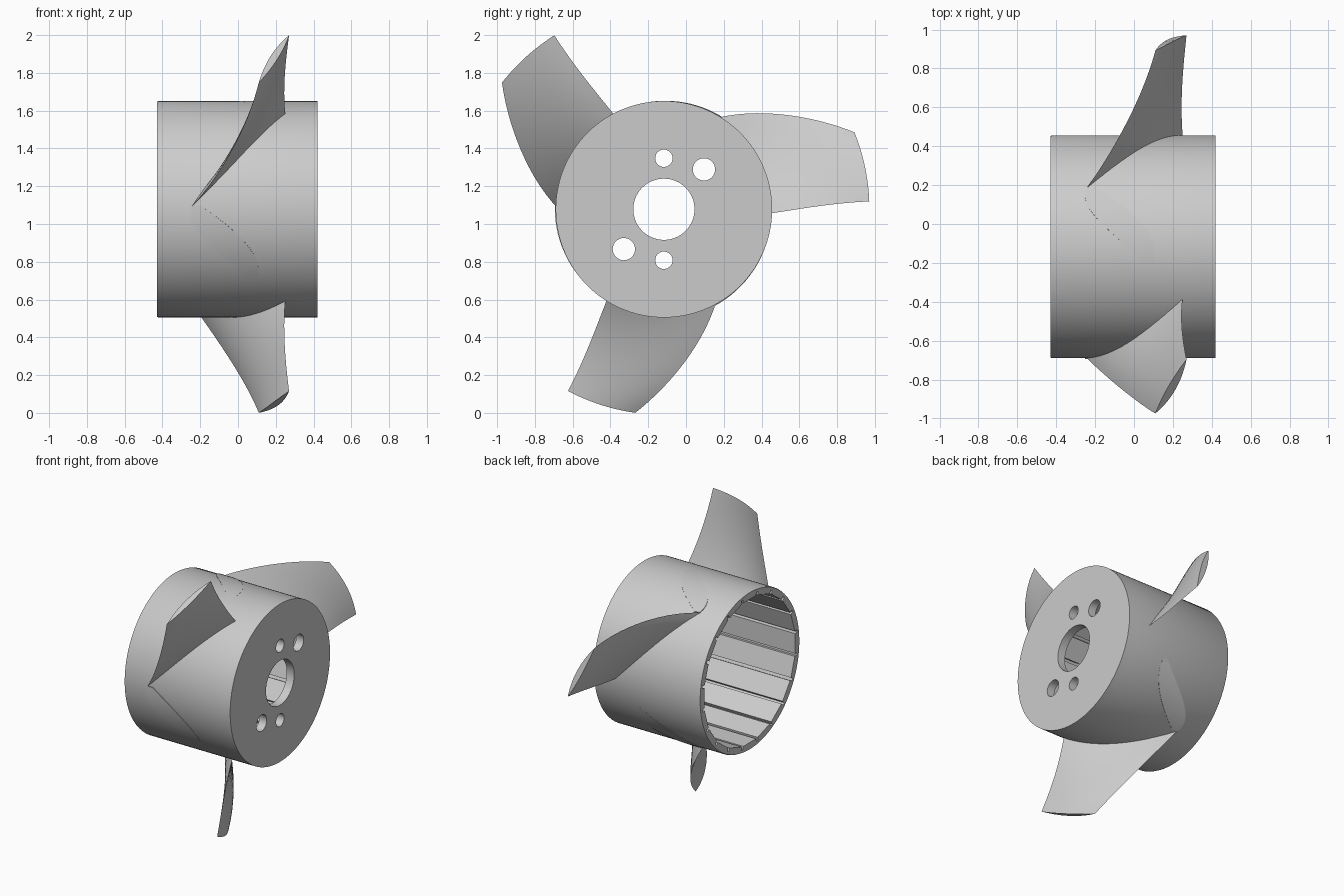
import bpy, bmesh, math
from mathutils import Matrix

if "Cube" in bpy.data.objects:
    bpy.data.objects.remove(bpy.data.objects["Cube"])

CY, CZ = -0.117, 1.078          # rotor axis (runs along x)
R = 0.573                       # hub radius
X0, X1, PLATE = -0.43, 0.42, 0.06


def polar(x, r, deg):
    a = math.radians(deg)
    return (x, r * math.cos(a), r * math.sin(a))


def finish(bm, name, angle=30):
    bmesh.ops.remove_doubles(bm, verts=bm.verts, dist=1e-5)
    bmesh.ops.recalc_face_normals(bm, faces=bm.faces)
    me = bpy.data.meshes.new(name)
    bm.to_mesh(me)
    bm.free()
    ob = bpy.data.objects.new(name, me)
    ob.location = (0, CY, CZ)
    bpy.context.collection.objects.link(ob)
    smooth(ob, angle)
    return ob


def smooth(ob, angle=30):
    bpy.ops.object.select_all(action='DESELECT')
    ob.select_set(True)
    bpy.context.view_layer.objects.active = ob
    bpy.ops.object.shade_smooth_by_angle(angle=math.radians(angle))


def copies(ob):
    # repeat a part three times around the axis
    for k in (1, 2):
        c = ob.copy()
        c.rotation_euler.x = k * math.tau / 3
        bpy.context.collection.objects.link(c)


def lagrange(xs, ys, x):
    return sum(y * math.prod((x - b) / (a - b) for b in xs if b != a)
               for a, y in zip(xs, ys))


# Hub shell: smooth outside, 20 flat panels separated by grooves inside
N = 20
outer, inner = [], []
for i in range(N):
    for k in range(6):
        outer.append((R, 18 * i - 9 + 3 * k))
    for off, r in ((-9, .55), (-8, .55), (-7.95, .525),
                   (0, .525 * math.cos(math.radians(7.95))), (7.95, .525), (8, .55)):
        inner.append((r, 18 * i + off))
bm = bmesh.new()
rings = [[bm.verts.new(polar(x, r, a)) for r, a in loop]
         for x, loop in ((X1 - PLATE, outer), (X0 + .008, outer),
                         (X0, [(R - .004, a) for _, a in outer]),
                         (X0, inner), (X1 - PLATE, inner))]
for A, B in zip(rings, rings[1:]):
    for i in range(len(A)):
        j = (i + 1) % len(A)
        bm.faces.new((A[i], A[j], B[j], B[i]))
finish(bm, "hub_shell")

# End plate: filled profile with a bore and four mounting holes
cu = bpy.data.curves.new("plate_profile", 'CURVE')
cu.dimensions, cu.fill_mode, cu.extrude = '2D', 'BOTH', PLATE / 2
for y, z, r, n in ((0, 0, R, 120), (0, 0, .162, 64), (0, .27, .046, 32), (0, -.27, .046, 32),
                   (.212, .211, .059, 32), (-.212, -.211, .059, 32)):
    s = cu.splines.new('POLY')
    s.points.add(n - 1)
    s.use_cyclic_u = True
    for i, p in enumerate(s.points):
        a = math.tau * i / n
        p.co = (y + r * math.cos(a), z + r * math.sin(a), 0, 1)
profile = bpy.data.objects.new("plate_profile", cu)
bpy.context.collection.objects.link(profile)
bpy.context.view_layer.update()
me = bpy.data.meshes.new_from_object(profile.evaluated_get(bpy.context.evaluated_depsgraph_get()))
bpy.data.objects.remove(profile)
me.transform(Matrix(((0, 0, 1, X1 - PLATE / 2), (1, 0, 0, 0), (0, 1, 0, 0), (0, 0, 0, 1))))
plate = bpy.data.objects.new("end_plate", me)
plate.location = (0, CY, CZ)
bpy.context.collection.objects.link(plate)
smooth(plate)

# Blades: twisted lens section lofted along the radius
RS = (.577, .683, .867, 1.088)
LEAD_A, LEAD_X = (58, 48, 34.4, 22), (-.24, -.14, 0, .11)
TRAIL_A, TRAIL_X = (-2, -.3, 1.5, 2.2), (.25, .245, .25, .27)
NU, NV = 14, 14
bm = bmesh.new()
rows = []
for v in range(NV + 1):
    r = .555 + (1.088 - .555) * v / NV
    a0, x0, a1, x1 = (lagrange(RS, t, r) for t in (LEAD_A, LEAD_X, TRAIL_A, TRAIL_X))
    arc, dx = math.radians(a1 - a0) * r, x1 - x0
    ln = math.hypot(arc, dx)
    row = []
    for i in range(2 * NU):
        u = i / NU if i <= NU else 2 - i / NU
        t = (.024 if i <= NU else -.018) * 4 * u * (1 - u)
        x = x0 + dx * u - t * arc / ln
        a = a0 + (a1 - a0) * u + math.degrees(t * dx / ln / r)
        row.append(bm.verts.new(polar(x, r, a)))
    rows.append(row)
for A, B in zip(rows, rows[1:]):
    for i in range(2 * NU):
        j = (i + 1) % (2 * NU)
        bm.faces.new((A[i], A[j], B[j], B[i]))
bm.faces.new(rows[0])
bm.faces.new(rows[-1])
copies(finish(bm, "blade"))

# Thin raised root pads on the hub beside each blade's leading edge
bm = bmesh.new()
K = (58, 70, 86, 100)
prev = None
for i in range(15):
    a = 58 + 3 * i
    lo = lagrange(K, (-.24, -.23, -.08, .06), a)
    hi = lagrange(K, (-.2, -.04, .09, .1), a)
    r = R + .005 * (1 - i / 14)
    cur = [bm.verts.new(polar(x, q, a)) for x, q in ((lo, R - .01), (lo, r), (hi, r), (hi, R - .01))]
    if prev:
        for k in range(4):
            m = (k + 1) % 4
            bm.faces.new((prev[k], prev[m], cur[m], cur[k]))
    else:
        bm.faces.new(cur)
    prev = cur
bm.faces.new(prev)
copies(finish(bm, "root_pad"))
